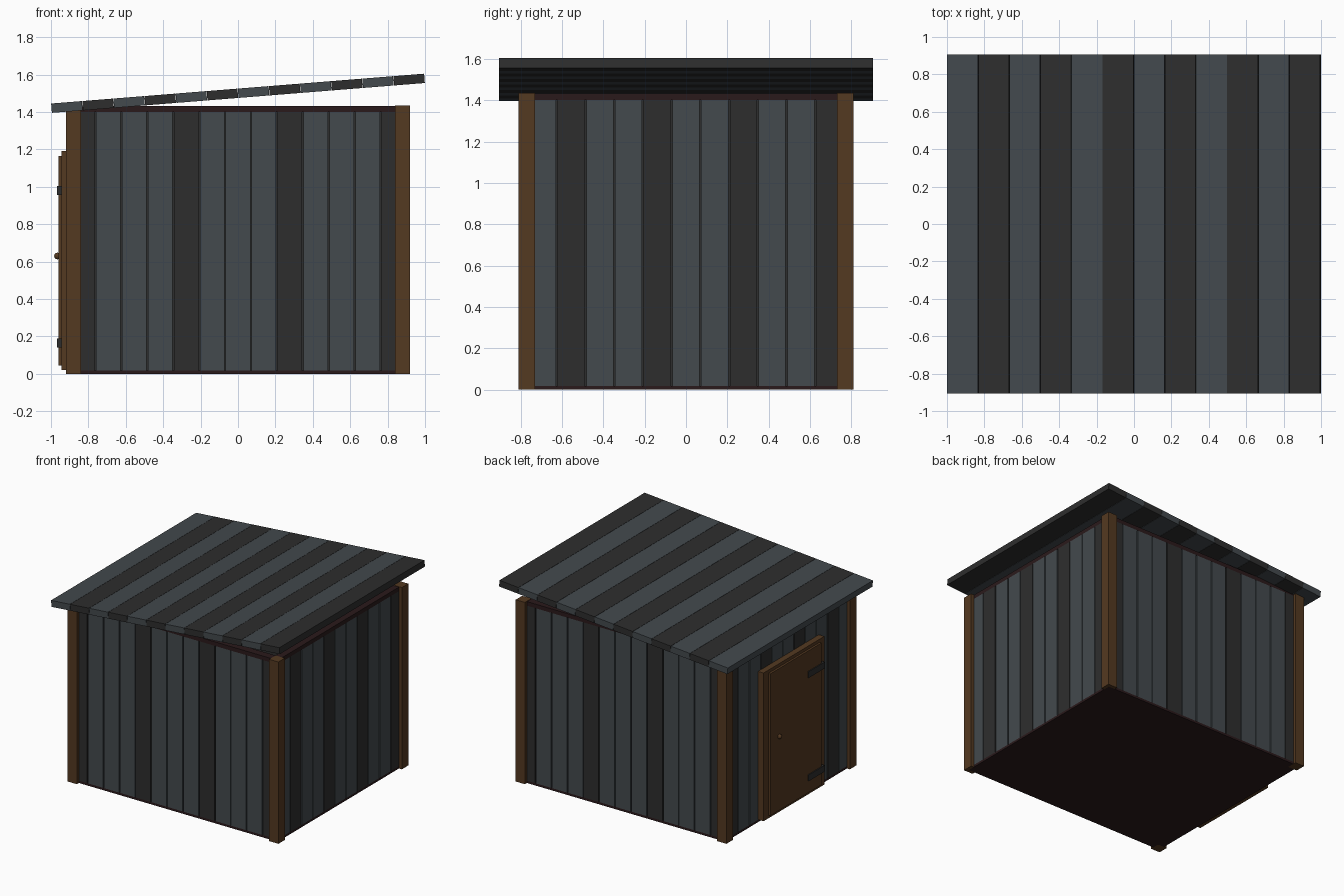
import bpy
import math
from mathutils import Matrix, Vector

cube = bpy.data.objects.get("Cube")
if cube:
    bpy.data.objects.remove(cube, do_unlink=True)


def make_material(name, r, g, b):
    mat = bpy.data.materials.new(name)
    mat.use_nodes = True
    mat.diffuse_color = (r, g, b, 1)
    mat.node_tree.nodes["Principled BSDF"].inputs["Base Color"].default_value = (r, g, b, 1)
    return mat


slate = make_material("slate grey", 0.056, 0.067, 0.075)
charcoal = make_material("charcoal", 0.027, 0.027, 0.027)
timber = make_material("brown timber", 0.088, 0.041, 0.015)
maroon = make_material("dark maroon", 0.023, 0.010, 0.011)


def box(name, mat, lo, hi, matrix=None):
    """Axis-aligned box between two corners, optionally transformed."""
    lo, hi = Vector(lo), Vector(hi)
    bpy.ops.mesh.primitive_cube_add(size=1)
    ob = bpy.context.object
    ob.name = name
    fit = Matrix.Translation((lo + hi) / 2) @ Matrix.Diagonal((*(hi - lo), 1))
    ob.data.transform((matrix or Matrix()) @ fit)
    ob.data.materials.append(mat)
    return ob


WALL_X, WALL_Y = 0.895, 0.785    # outer wall planes
POST_X, POST_Y = 0.92, 0.81      # outer post planes
POST, BOARD, GAP = 0.08, 0.139, 0.008
FLOOR, PLATE, TOP = 0.018, 1.40, 1.435

# Floor and corner posts
box("floor", maroon, (-WALL_X, -WALL_Y, 0), (WALL_X, WALL_Y, FLOOR))
for sx in (-1, 1):
    for sy in (-1, 1):
        box("corner_post", timber,
            (min(sx * POST_X, sx * (POST_X - POST)), min(sy * POST_Y, sy * (POST_Y - POST)), 0),
            (max(sx * POST_X, sx * (POST_X - POST)), max(sy * POST_Y, sy * (POST_Y - POST)), TOP))


def wall(name, angle, distance, count, period, first_dark):
    """Vertical boards with dark grooves and a top plate, turned about z."""
    turn = Matrix.Rotation(angle, 4, "Z")
    half = count * BOARD / 2
    flip = -1 if angle >= math.pi else 1
    for i in range(count):
        a = -half + i * BOARD
        lo, hi = max(a + GAP / 2, -half + 0.03), min(a + BOARD - GAP / 2, half - 0.03)
        if flip < 0:
            lo, hi = -hi, -lo
        mat = charcoal if i % period == first_dark else slate
        box(name + "_board", mat, (lo, -distance, FLOOR), (hi, -distance + 0.02, PLATE), turn)
    inner = half - 0.03
    box(name + "_backing", charcoal, (-inner, -distance + 0.012, FLOOR),
        (inner, -distance + 0.025, PLATE), turn)
    box(name + "_top_plate", maroon, (-inner, -distance, PLATE),
        (inner, -distance + 0.06, TOP - 0.003), turn)


wall("front_wall", 0, WALL_Y, 13, 4, 0)
wall("back_wall", math.pi, WALL_Y, 13, 4, 0)
wall("left_wall", math.pi / 2, WALL_X, 11, 3, 1)
wall("right_wall", math.pi * 1.5, WALL_X, 11, 3, 1)

# Sloping roof of alternating planks
SLOPE = math.atan(0.08)
tilt = Matrix.Translation((0, 0, 1.5)) @ Matrix.Rotation(-SLOPE, 4, "Y")
half_roof = 0.998 / math.cos(SLOPE)
plank = 2 * half_roof / 12
for i in range(12):
    a = -half_roof + i * plank
    box("roof_plank", charcoal if i % 2 else slate,
        (a + 0.001, -0.905, -0.025), (a + plank - 0.001, 0.905, 0.025), tilt)

# Door on the low side: frame panel, raised leaf, hinges and knob
box("door_frame", timber, (-0.943, -0.38, 0.02), (-0.88, 0.38, 1.19))
box("door_leaf", timber, (-0.96, -0.32, 0.045), (-0.93, 0.32, 1.165))
for z in (0.165, 0.98):
    box("door_hinge", charcoal, (-0.967, -0.35, z - 0.025), (-0.935, -0.15, z + 0.025))
bpy.ops.mesh.primitive_uv_sphere_add(segments=16, ring_count=8, radius=0.018,
                                     location=(-0.965, 0.21, 0.63))
knob = bpy.context.object
knob.name = "door_knob"
knob.data.materials.append(timber)
bpy.ops.object.shade_smooth_by_angle()
